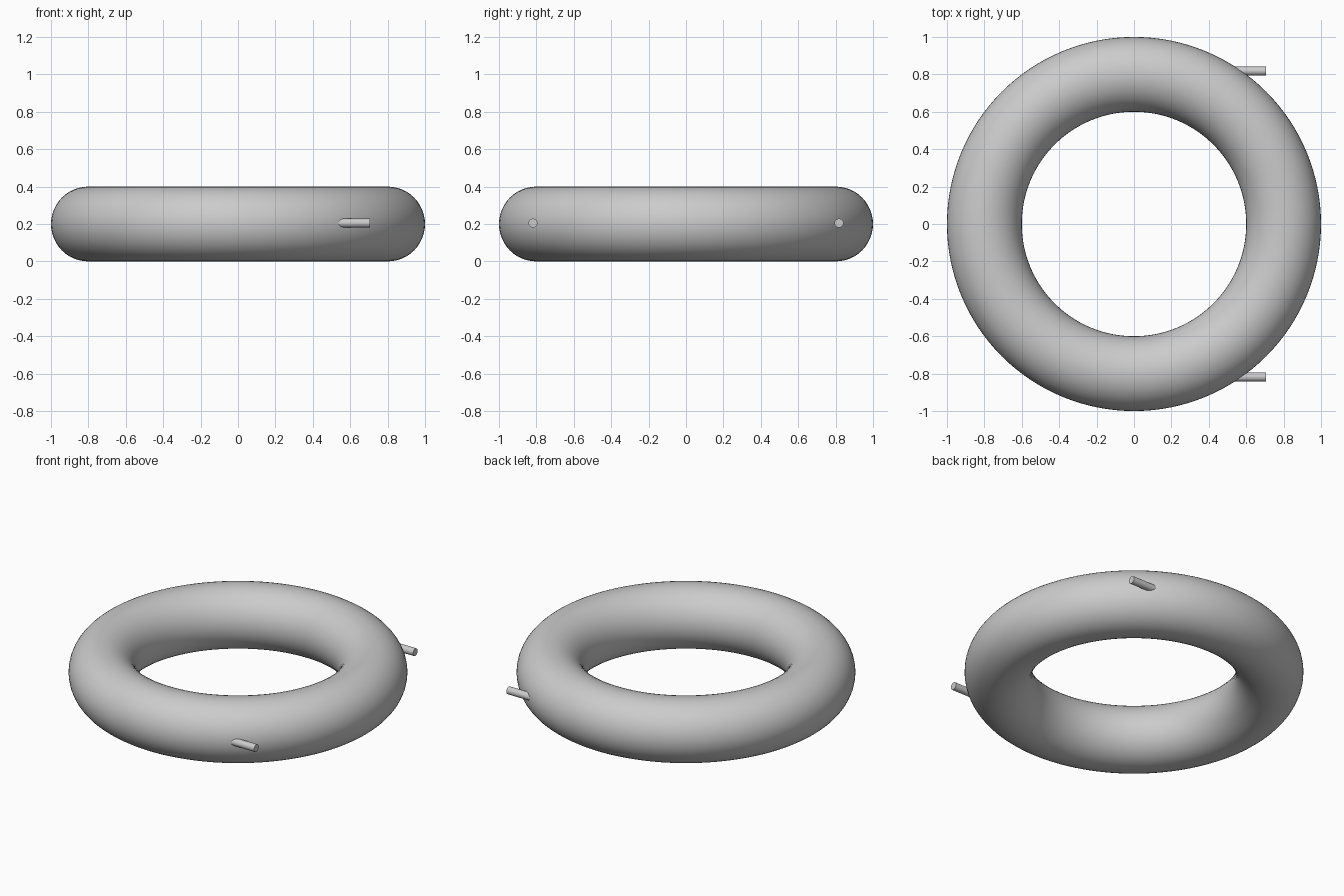
import bpy
import math

cube = bpy.data.objects.get("Cube")
if cube:
    bpy.data.objects.remove(cube, do_unlink=True)

GREY = (0.6, 0.6, 0.6, 1)
grey = bpy.data.materials.new("plain_grey")
grey.use_nodes = True
grey.diffuse_color = GREY
grey.node_tree.nodes["Principled BSDF"].inputs["Base Color"].default_value = GREY


def finish(name):
    """Name, colour and smooth the newest object."""
    obj = bpy.context.object
    obj.name = name
    obj.data.materials.append(grey)
    bpy.ops.object.shade_smooth_by_angle(angle=math.radians(40))


# Round ring lying flat
bpy.ops.mesh.primitive_torus_add(major_radius=0.8, minor_radius=0.2,
                                 major_segments=128, minor_segments=48,
                                 location=(0, 0, 0.2))
finish("ring")

# Two pegs set into the ring, pointing to its left
START, END = 0.5, 0.705
for name, side in (("front_peg", -1), ("back_peg", 1)):
    bpy.ops.mesh.primitive_cylinder_add(vertices=32, radius=0.024, depth=END - START,
                                        location=((START + END) / 2, side * 0.818, 0.205),
                                        rotation=(0, math.pi / 2, 0))
    finish(name)
